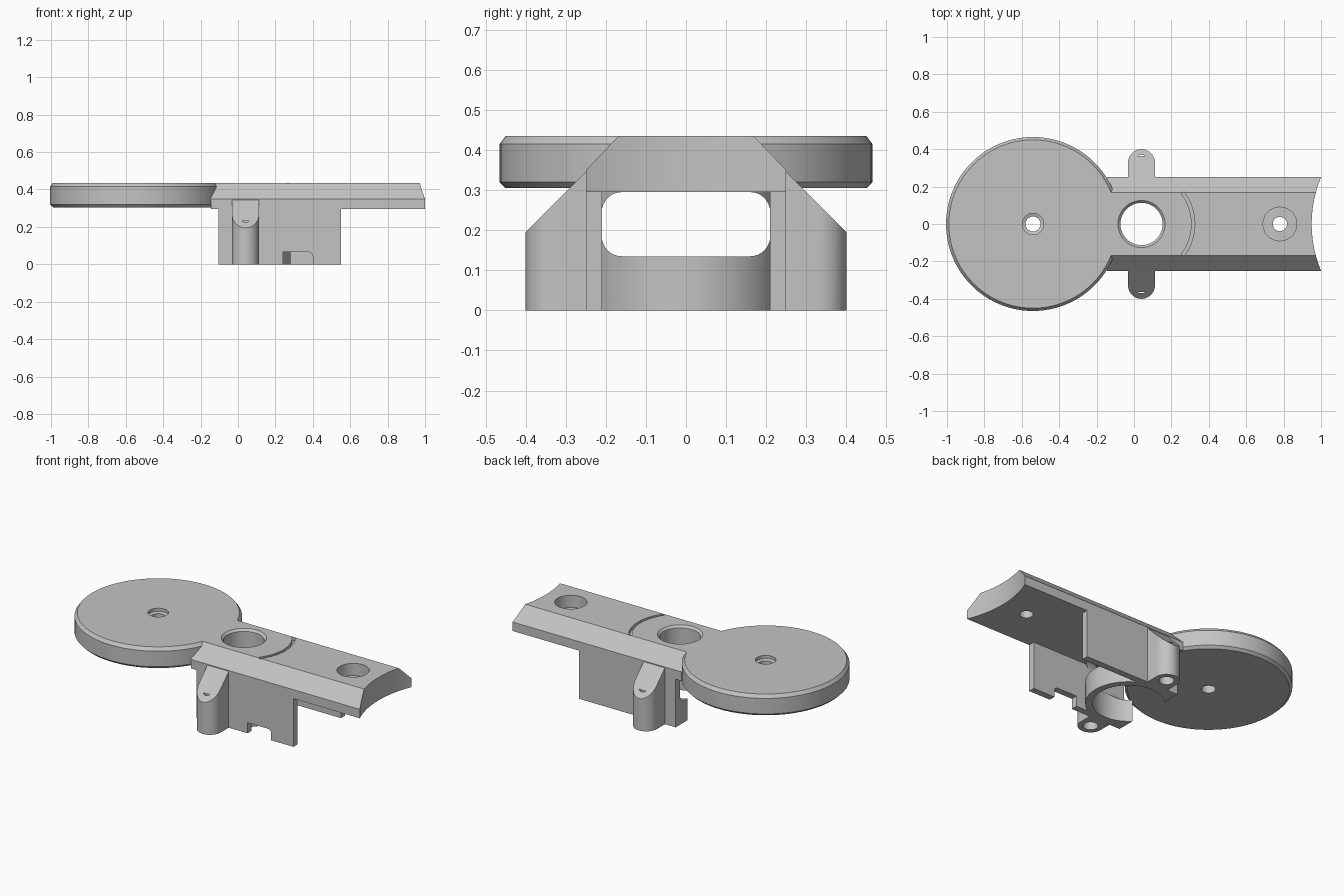
import bpy, bmesh, math
from mathutils import Matrix, Vector

if "Cube" in bpy.data.objects:
    bpy.data.objects.remove(bpy.data.objects["Cube"])

grey = bpy.data.materials.new("light grey")
grey.diffuse_color = (0.55, 0.55, 0.55, 1)
grey.use_nodes = True
grey.node_tree.nodes["Principled BSDF"].inputs["Base Color"].default_value = grey.diffuse_color


def finish(name, bm):
    bmesh.ops.recalc_face_normals(bm, faces=bm.faces)
    me = bpy.data.meshes.new(name)
    bm.to_mesh(me)
    bm.free()
    ob = bpy.data.objects.new(name, me)
    bpy.context.collection.objects.link(ob)
    me.materials.append(grey)
    return ob


def extrude(name, pts, vec):
    """Closed 3D outline pulled along a vector."""
    bm = bmesh.new()
    face = bm.faces.new([bm.verts.new(p) for p in pts])
    new = bmesh.ops.extrude_face_region(bm, geom=[face])["geom"]
    bmesh.ops.translate(bm, vec=vec, verts=[v for v in new if isinstance(v, bmesh.types.BMVert)])
    return finish(name, bm)


def prism(name, pts, z0, z1):
    return extrude(name, [(x, y, z0) for x, y in pts], (0, 0, z1 - z0))


def box(name, x0, x1, y0, y1, z0, z1):
    return prism(name, [(x0, y0), (x1, y0), (x1, y1), (x0, y1)], z0, z1)


def lathe(name, x, y, profile, n=64):
    """Solid of revolution about a vertical axis, profile of (radius, z)."""
    bm = bmesh.new()
    rings = [[bm.verts.new((x + r * math.cos(2 * math.pi * i / n),
                            y + r * math.sin(2 * math.pi * i / n), z)) for i in range(n)]
             for r, z in profile]
    for a, b in zip(rings, rings[1:]):
        for i in range(n):
            bm.faces.new((a[i], a[(i + 1) % n], b[(i + 1) % n], b[i]))
    bm.faces.new(rings[0])
    bm.faces.new(rings[-1])
    return finish(name, bm)


def arc(cx, cy, r, a0, a1, n):
    return [(cx + r * math.cos(math.radians(a0 + (a1 - a0) * i / n)),
             cy + r * math.sin(math.radians(a0 + (a1 - a0) * i / n))) for i in range(n + 1)]


def boolean(ob, tools, op="DIFFERENCE"):
    for t in tools:
        m = ob.modifiers.new(t.name, "BOOLEAN")
        m.operation, m.solver, m.object = op, "EXACT", t
        bpy.context.view_layer.update()
        me = bpy.data.meshes.new_from_object(ob.evaluated_get(bpy.context.evaluated_depsgraph_get()))
        ob.modifiers.clear()
        ob.data = me
        bpy.data.objects.remove(t)


HX = 0.04  # axis of the round opening

# Round plate with chamfered rims
disc = lathe("round_plate", -0.54, 0, [(0.45, 0.305), (0.465, 0.32), (0.465, 0.415), (0.45, 0.435)], 96)
disc_hole = lathe("disc_hole", -0.54, 0, [(0.04, 0.2), (0.04, 0.41), (0.057, 0.416), (0.057, 0.5)], 48)

# Arm with sloped shoulders
section = [(-0.25, 0.295), (0.25, 0.295), (0.25, 0.35), (0.168, 0.435), (-0.168, 0.435), (-0.25, 0.35)]
arm = extrude("arm", [(-0.145, y, z) for y, z in section], (1.17, 0, 0))
end_scoop = lathe("end_scoop", 1.6, 0, [(0.65, 0.2), (0.65, 0.5)], 160)
bolt_hole = lathe("bolt_hole", 0.78, 0, [(0.038, 0.2), (0.038, 0.36), (0.09, 0.36), (0.09, 0.5)], 48)
groove = prism("groove", arc(HX, 0, 0.285, -37, 37, 24) + arc(HX, 0, 0.268, 37, -37, 24), 0.415, 0.5)

# Lower block: rounded inner end, circular pocket, lengthwise window
block = prism("block", [(-0.105, 0.25), (-0.105, -0.25), (HX, -0.25)]
              + arc(HX, 0, 0.24, -75, 75, 40) + [(HX, 0.25)], 0, 0.32)
pocket = lathe("pocket", HX, 0, [(0.2, -0.1), (0.2, 0.295)], 64)
r = 0.05
window_pts = []
for cy, cz, a in ((0.16, 0.245, 0), (-0.16, 0.245, 90), (-0.16, 0.185, 180), (0.16, 0.185, 270)):
    window_pts += arc(cy, cz, r, a, a + 90, 8)
window = extrude("window", [(-0.4, y, z) for y, z in window_pts], (1.2, 0, 0))
boolean(block, [pocket, window])

# Side walls, mirrored, and the posts with 45 degree tops
parts = [block]
holes = []
for s in (-1, 1):
    wall = box("side_wall", -0.105, 0.55, min(s * 0.21, s * 0.25), max(s * 0.21, s * 0.25), 0, 0.32)
    if s < 0:
        notch = [(0.24, -0.1), (0.40, -0.1)] + arc(0.375, 0.04, 0.025, 0, 90, 6) + [(0.24, 0.065)]
        boolean(wall, [extrude("notch", [(x, -0.4, z) for x, z in notch], (0, 0.25, 0))])
    a0 = 0 if s > 0 else 180
    post = prism("post", arc(HX, s * 0.328, 0.072, a0, a0 + 180, 24)
                 + [(HX - s * 0.072, s * 0.23), (HX + s * 0.072, s * 0.23)], 0, 0.4)
    slope = [(s * 0.15, 0.445), (s * 0.6, -0.005), (s * 0.6, 0.6), (s * 0.15, 0.6)]
    boolean(post, [extrude("slope", [(-0.3, y, z) for y, z in slope], (0.7, 0, 0))])
    holes.append(lathe("post_hole", HX, s * 0.328, [(0.042, -0.1), (0.042, 0.232)], 32))
    parts += [wall, post]

# Join everything, then cut the openings
boolean(arm, [end_scoop])
boolean(arm, [disc] + parts, "UNION")
main_hole = lathe("main_hole", HX, 0, [(0.113, 0.1), (0.113, 0.422), (0.128, 0.437), (0.128, 0.5)], 64)
boolean(arm, [main_hole, disc_hole, bolt_hole, groove] + holes)
arm.name = "bracket"

bpy.context.view_layer.objects.active = arm
arm.select_set(True)
bpy.ops.object.shade_smooth_by_angle(angle=math.radians(25))
